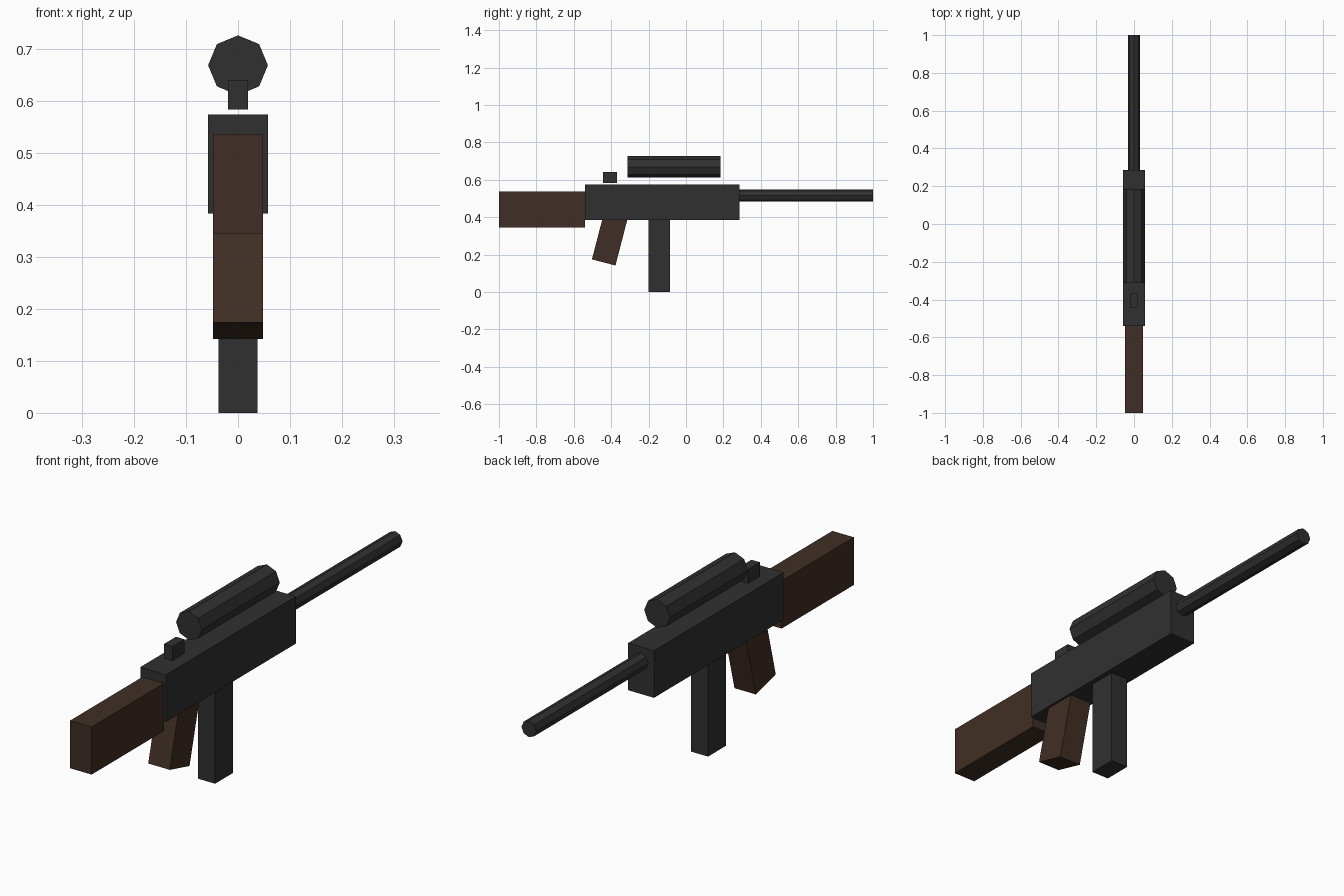
import bpy, bmesh, math
from mathutils import Matrix, Vector

if "Cube" in bpy.data.objects:
    bpy.data.objects.remove(bpy.data.objects["Cube"])


def material(name, rgb):
    m = bpy.data.materials.new(name)
    m.diffuse_color = (*rgb, 1.0)
    m.use_nodes = True
    m.node_tree.nodes["Principled BSDF"].inputs["Base Color"].default_value = m.diffuse_color
    return m


metal = material("dark_metal", (0.030, 0.030, 0.030))
wood = material("dark_wood", (0.051, 0.028, 0.018))


def add_object(name, bm, mat):
    bmesh.ops.recalc_face_normals(bm, faces=bm.faces)
    mesh = bpy.data.meshes.new(name)
    bm.to_mesh(mesh)
    bm.free()
    mesh.materials.append(mat)
    ob = bpy.data.objects.new(name, mesh)
    bpy.context.collection.objects.link(ob)
    return ob


def box(name, half_x, y0, y1, z0, z1, mat):
    """Box centred on x = 0 between the given y and z limits."""
    bm = bmesh.new()
    bmesh.ops.create_cube(bm, size=1)
    bmesh.ops.scale(bm, vec=(2 * half_x, y1 - y0, z1 - z0), verts=bm.verts)
    ob = add_object(name, bm, mat)
    ob.location = (0, (y0 + y1) / 2, (z0 + z1) / 2)
    return ob


def tube(name, radius, y0, y1, z, mat):
    """Eight-sided rod along y, with corners on the x and z axes."""
    bm = bmesh.new()
    bmesh.ops.create_cone(bm, cap_ends=True, segments=8, radius1=radius,
                          radius2=radius, depth=y1 - y0,
                          matrix=Matrix.Rotation(math.pi / 2, 4, 'X'))
    ob = add_object(name, bm, mat)
    ob.location = (0, (y0 + y1) / 2, z)
    return ob


# Main body and shoulder stock
box("receiver", 0.0575, -0.54, 0.286, 0.384, 0.574, metal)
box("stock", 0.048, -1.0, -0.54, 0.345, 0.537, wood)

# Barrel and scope
tube("barrel", 0.033, 0.286, 1.0, 0.516, metal)
tube("scope", 0.0575, -0.312, 0.184, 0.669, metal)

# Rear sight floating just above the receiver
box("rear_sight", 0.019, -0.444, -0.368, 0.584, 0.641, metal)

# Straight magazine
box("magazine", 0.038, -0.2, -0.086, 0.0, 0.384, metal)

# Raked grip, its top end buried in the receiver
length, rake = 0.28, math.radians(14.5)
grip = box("grip", 0.048, -0.065, 0.065, -length / 2, length / 2, wood)
grip.rotation_euler.x = -rake
up = Vector((0, math.sin(rake), math.cos(rake)))
grip.location = Vector((0, -0.44, 0.158)) + up * length / 2
